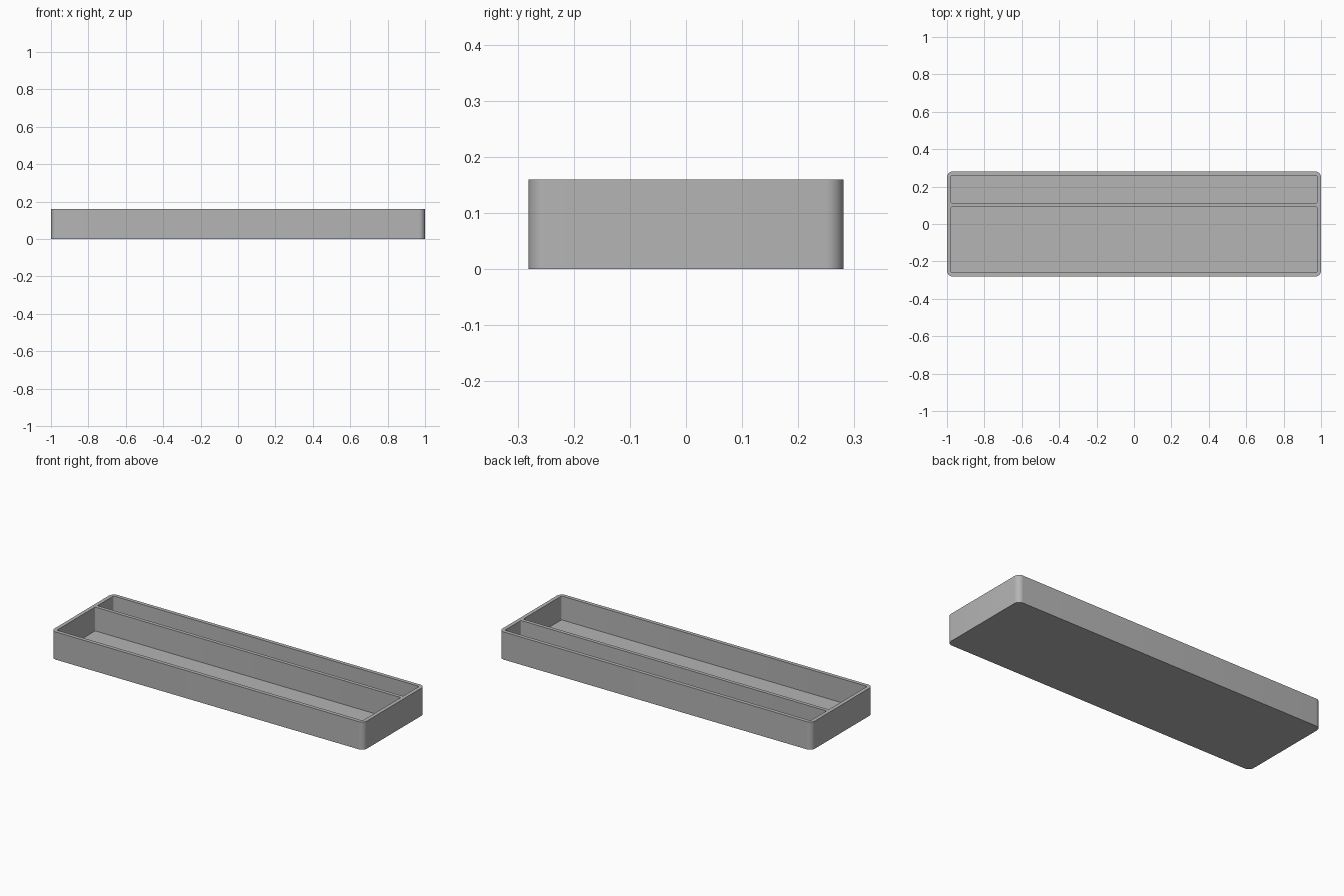
import bpy
import bmesh
import math

HALF_X, HALF_Y, HEIGHT = 1.0, 0.281, 0.16
WALL, FLOOR = 0.022, 0.022

cube = bpy.data.objects.get("Cube")
if cube:
    bpy.data.objects.remove(cube, do_unlink=True)

grey = bpy.data.materials.new("grey plastic")
grey.use_nodes = True
colour = (0.46, 0.46, 0.46, 1)
grey.diffuse_color = colour
grey.node_tree.nodes["Principled BSDF"].inputs["Base Color"].default_value = colour


def rounded_box(name, low, high, radius, segments):
    """Box between two corners with its upright edges rounded."""
    bm = bmesh.new()
    bmesh.ops.create_cube(bm, size=1)
    for v in bm.verts:
        v.co = [low[i] if v.co[i] < 0 else high[i] for i in range(3)]
    upright = [e for e in bm.edges
               if abs(e.verts[0].co.z - e.verts[1].co.z) > 0.01]
    bmesh.ops.bevel(bm, geom=upright, offset=radius, segments=segments,
                    profile=0.5, affect='EDGES')
    mesh = bpy.data.meshes.new(name)
    bm.to_mesh(mesh)
    bm.free()
    mesh.materials.append(grey)
    obj = bpy.data.objects.new(name, mesh)
    bpy.context.collection.objects.link(obj)
    return obj


# Tray body
tray = rounded_box("divided_tray", (-HALF_X, -HALF_Y, 0),
                   (HALF_X, HALF_Y, HEIGHT), 0.032, 10)

# Wide front and narrow back compartments, leaving a divider between them
inner_x, inner_y = HALF_X - WALL, HALF_Y - WALL
compartments = {"front_compartment": (-inner_y, 0.091),
                "back_compartment": (0.112, inner_y)}
for name, (y0, y1) in compartments.items():
    cutter = rounded_box(name, (-inner_x, y0, FLOOR),
                         (inner_x, y1, HEIGHT + 0.1), 0.005, 3)
    cutter.hide_render = True
    cut = tray.modifiers.new(name, 'BOOLEAN')
    cut.operation = 'DIFFERENCE'
    cut.solver = 'EXACT'
    cut.object = cutter
    bpy.context.view_layer.objects.active = tray
    bpy.ops.object.modifier_apply(modifier=cut.name)
    bpy.data.objects.remove(cutter, do_unlink=True)

# Smooth corners, sharp rims
bpy.ops.object.select_all(action='DESELECT')
tray.select_set(True)
bpy.context.view_layer.objects.active = tray
bpy.ops.object.shade_smooth_by_angle(angle=math.radians(35))
